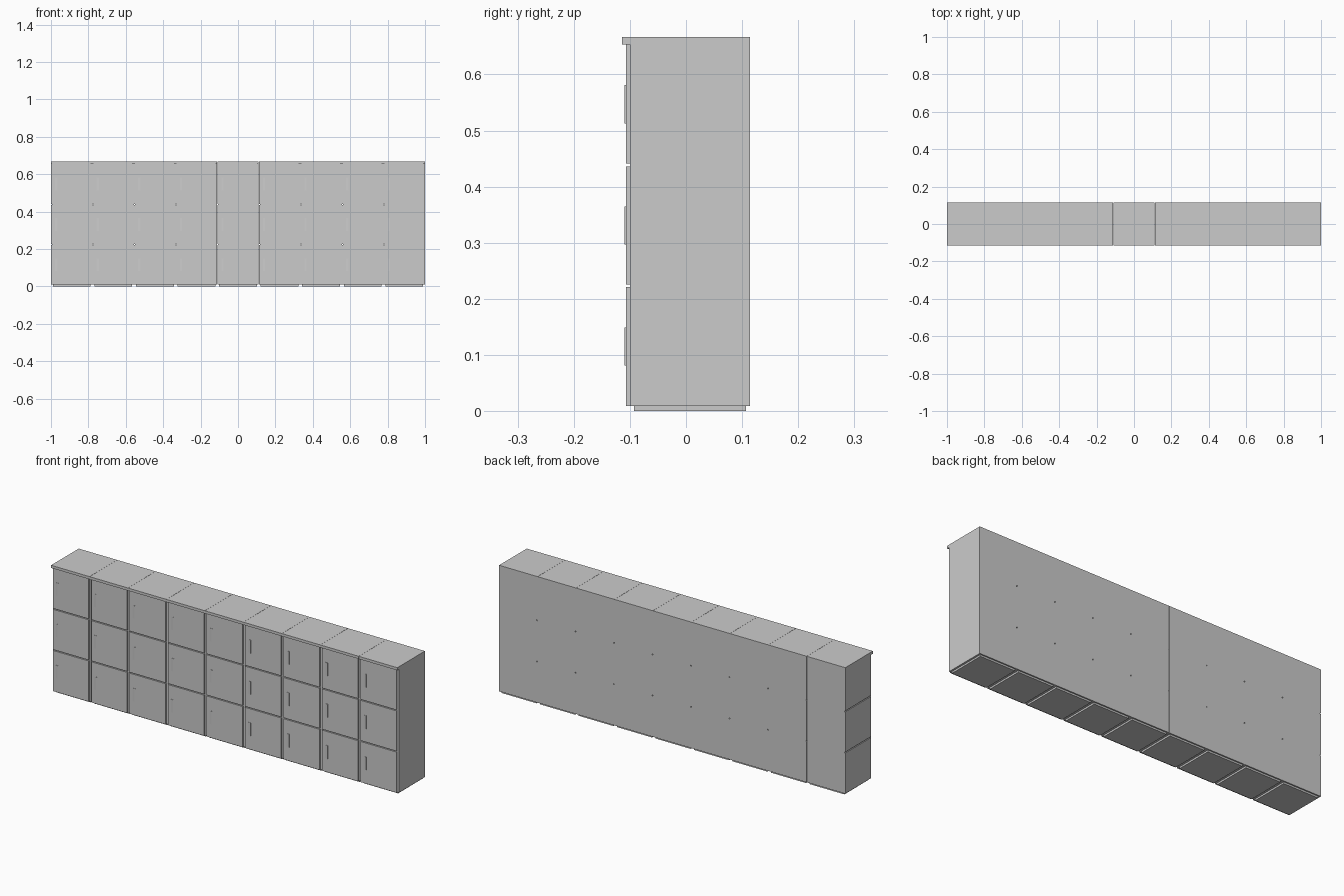
import bpy, bmesh

if "Cube" in bpy.data.objects:
    bpy.data.objects.remove(bpy.data.objects["Cube"])

COLS = 9
PITCH = 2.0 / COLS
SEAM = 0.0004
Y_FRONT, Y_BACK = -0.100, 0.114
Z_LOW, Z_LIP, Z_TOP = 0.009, 0.653, 0.667
ROWS = [(0.009, 0.221), (0.226, 0.436), (0.441, 0.653)]


def prism(name, points, depth):
    """Extrude a closed 3D polygon along the depth vector."""
    bm = bmesh.new()
    face = bm.faces.new([bm.verts.new(p) for p in points])
    ext = bmesh.ops.extrude_face_region(bm, geom=[face])
    verts = [v for v in ext["geom"] if isinstance(v, bmesh.types.BMVert)]
    bmesh.ops.translate(bm, verts=verts, vec=depth)
    bmesh.ops.recalc_face_normals(bm, faces=bm.faces)
    mesh = bpy.data.meshes.new(name)
    bm.to_mesh(mesh)
    bm.free()
    obj = bpy.data.objects.new(name, mesh)
    bpy.context.collection.objects.link(obj)
    return obj


def box(name, x0, x1, y0, y1, z0, z1):
    return prism(name, [(x0, y0, z0), (x1, y0, z0), (x1, y0, z1), (x0, y0, z1)],
                 (0, y1 - y0, 0))


for c in range(COLS):
    left = -1 + c * PITCH
    x0 = left + (SEAM if c else 0)
    x1 = left + PITCH - (SEAM if c < COLS - 1 else 0)

    # Cabinet body, with two small grooves along its left side
    profile = [(x0, Z_TOP), (x1, Z_TOP), (x1, Z_LOW), (x0, Z_LOW)]
    for gap in (0.2235, 0.4385):
        a, b, d = gap - 0.0025, gap + 0.0025, x0 + 0.005
        profile += [(x0, a), (d, a), (d, b), (x0, b)]
    prism(f"cabinet_body_{c}", [(x, Y_FRONT, z) for x, z in profile],
          (0, Y_BACK - Y_FRONT, 0))

    # Overhanging top lip and inset plinth
    box(f"top_lip_{c}", x0, x1, -0.114, Y_FRONT, Z_LIP, Z_TOP)
    box(f"plinth_{c}", left + 0.010, left + PITCH - 0.010, -0.093, 0.107, 0, Z_LOW)

    for r, (z0, z1) in enumerate(ROWS):
        # Door panel
        box(f"door_{c}_{r}", left + 0.005, left + PITCH - 0.010,
            -0.107, Y_FRONT, z0, z1)
        # Finger pull, a shallow wedge rising towards its free edge
        hx, hz = left + 0.039, (z0 + z1) / 2
        prism(f"door_pull_{c}_{r}",
              [(hx - 0.018, -0.1068, hz - 0.034), (hx, -0.1068, hz - 0.034),
               (hx, -0.1092, hz - 0.034), (hx - 0.005, -0.1092, hz - 0.034)],
              (0, 0, 0.068))
